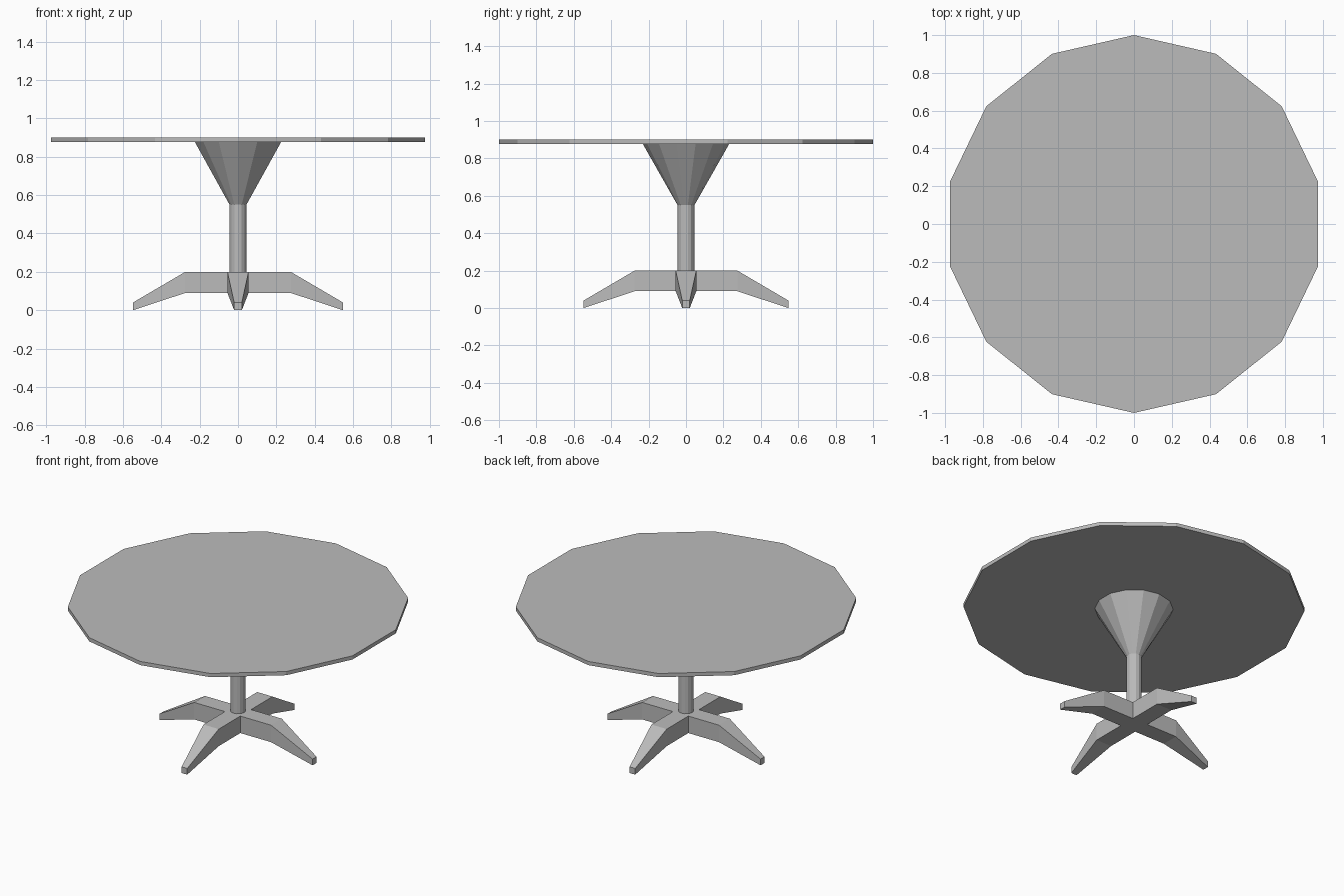
import bpy
import bmesh
from mathutils import Vector

SIDES = 14

cube = bpy.data.objects.get("Cube")
if cube:
    bpy.data.objects.remove(cube, do_unlink=True)

grey = bpy.data.materials.new("plain grey")
grey.use_nodes = True
colour = (0.5, 0.5, 0.5, 1)
grey.diffuse_color = colour
grey.node_tree.nodes["Principled BSDF"].inputs["Base Color"].default_value = colour


def faceted(name, r_low, r_high, z_low, z_high):
    """Straight-sided round part with a corner pointing along y."""
    bpy.ops.mesh.primitive_cone_add(
        vertices=SIDES, radius1=r_low, radius2=r_high, depth=z_high - z_low,
        location=(0, 0, (z_low + z_high) / 2))
    obj = bpy.context.object
    obj.name = name
    obj.data.materials.append(grey)
    return obj


# Top, flared support and column
faceted("table_top", 1.0, 1.0, 0.876, 0.9)
faceted("flared_support", 0.045, 0.23, 0.55, 0.876)
faceted("column", 0.045, 0.045, 0.19, 0.55)

# Four-legged foot: a square hub with each side drawn out twice
HUB, TOP, BOTTOM = 0.055, 0.2, 0.09
bm = bmesh.new()
bmesh.ops.create_cube(bm, size=1)
for v in bm.verts:
    v.co = Vector((v.co.x * 2 * HUB, v.co.y * 2 * HUB, TOP if v.co.z > 0 else BOTTOM))
bm.normal_update()

# reach, half width, top height, bottom height
sections = [(0.275, HUB, TOP, BOTTOM), (0.548, 0.02, 0.04, 0.0)]
for side in [f for f in bm.faces if abs(f.normal.z) < 0.5]:
    out = side.normal.copy()
    across = Vector((-out.y, out.x, 0))
    face = side
    for reach, half, top, bottom in sections:
        made = bmesh.ops.extrude_discrete_faces(bm, faces=[face])
        face = made["faces"][0]
        mid = face.calc_center_median().z
        for v in face.verts:
            sign = 1 if v.co.dot(across) > 0 else -1
            z = top if v.co.z > mid else bottom
            v.co = out * reach + across * sign * half + Vector((0, 0, z))
bmesh.ops.recalc_face_normals(bm, faces=bm.faces)

mesh = bpy.data.meshes.new("foot")
bm.to_mesh(mesh)
bm.free()
mesh.materials.append(grey)
foot = bpy.data.objects.new("foot", mesh)
bpy.context.collection.objects.link(foot)
